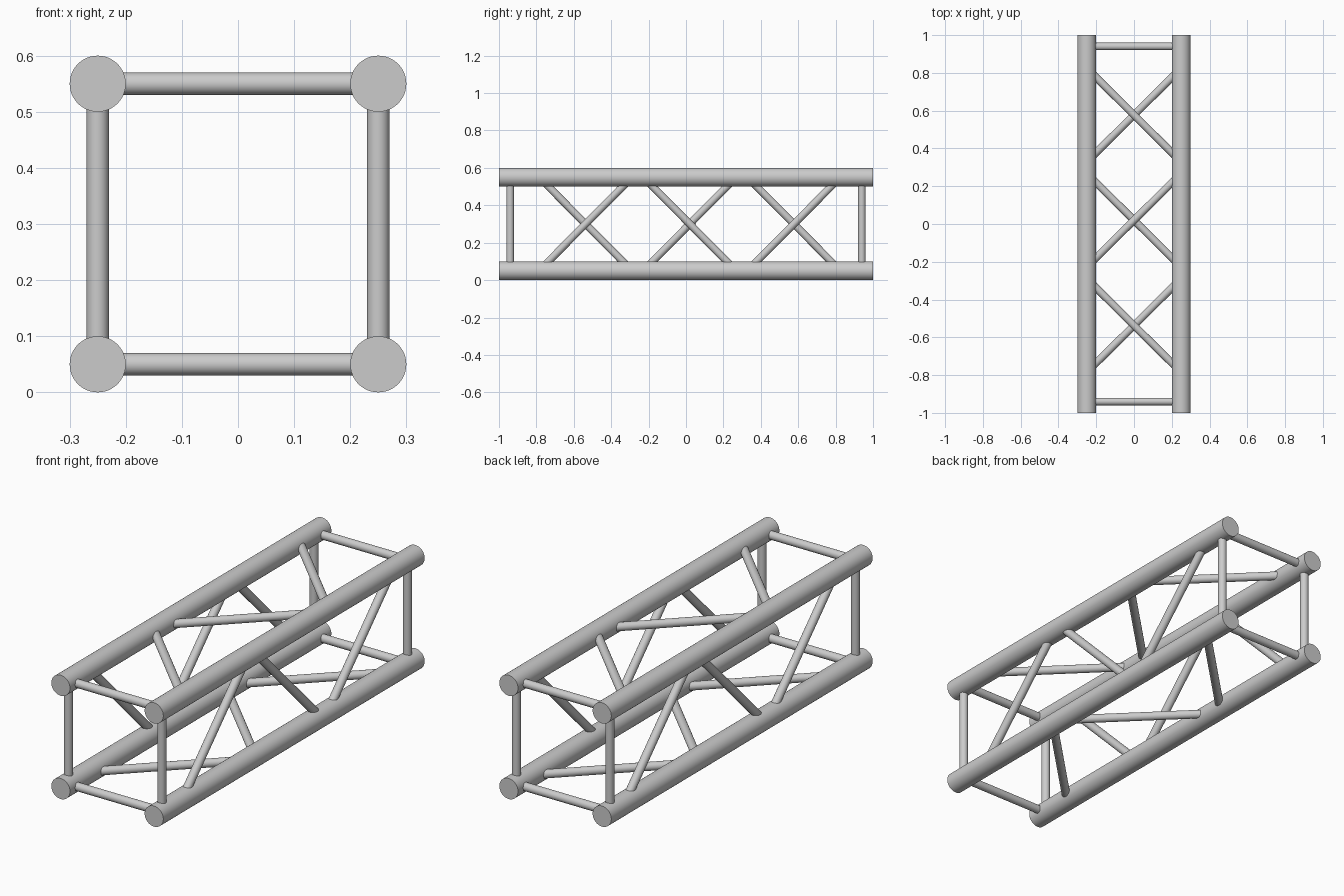
import bpy, math
from mathutils import Vector

if "Cube" in bpy.data.objects:
    bpy.data.objects.remove(bpy.data.objects["Cube"])

HALF = 0.25      # half spacing between chord axes
MID_Z = 0.30     # height of the truss axis
CHORD_R, STRUT_R = 0.05, 0.02


def tube(name, a, b, radius, sides):
    a, b = Vector(a), Vector(b)
    d = b - a
    bpy.ops.mesh.primitive_cylinder_add(
        vertices=sides, radius=radius, depth=d.length, location=(a + b) / 2,
        rotation=d.to_track_quat('Z', 'Y').to_euler())
    ob = bpy.context.object
    ob.name = name
    bpy.ops.object.shade_smooth_by_angle(angle=math.radians(40))
    return ob


# Four long chords
for sx in (-1, 1):
    for sz in (-1, 1):
        x, z = sx * HALF, MID_Z + sz * HALF
        tube("chord", (x, -1, z), (x, 1, z), CHORD_R, 48)

for s in (-1, 1):
    # Square end frames
    for y in (-0.94, 0.94):
        tube("end_post", (s * HALF, y, MID_Z - HALF), (s * HALF, y, MID_Z + HALF), STRUT_R, 24)
        tube("end_crossbar", (-HALF, y, MID_Z + s * HALF), (HALF, y, MID_Z + s * HALF), STRUT_R, 24)

    # Zigzag braces, with opposite faces leaning opposite ways
    for i, y in enumerate((-0.537, 0.02, 0.577)):
        lean = s * (-1) ** i * 0.248
        tube("side_brace", (s * HALF, y - lean, MID_Z - HALF),
             (s * HALF, y + lean, MID_Z + HALF), STRUT_R, 24)
        tube("top_brace" if s > 0 else "bottom_brace",
             (-HALF, y + lean, MID_Z + s * HALF),
             (HALF, y - lean, MID_Z + s * HALF), STRUT_R, 24)
